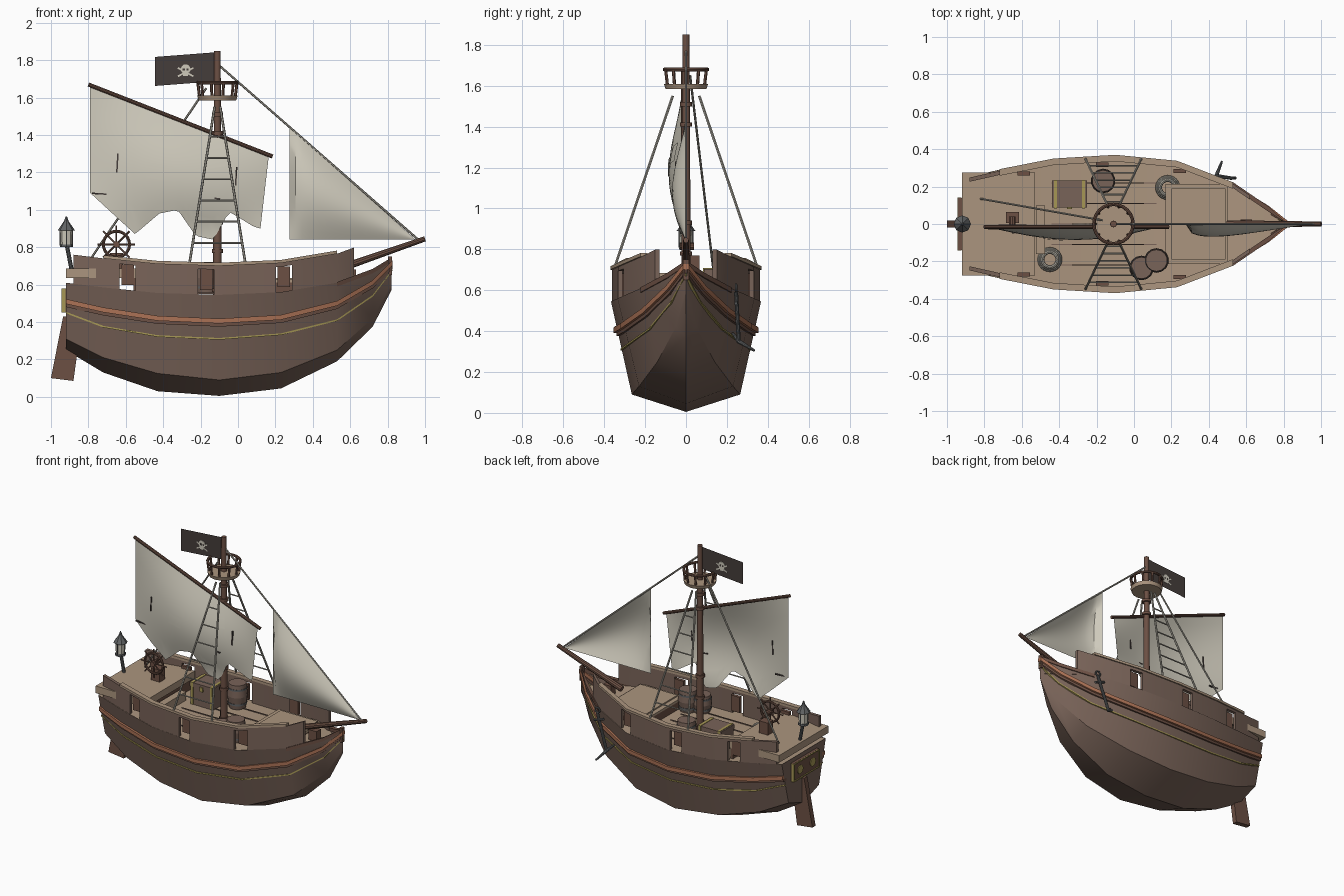
import bpy, bmesh, math
from mathutils import Vector, Matrix

if "Cube" in bpy.data.objects:
    bpy.data.objects.remove(bpy.data.objects["Cube"])


def material(name, *rgb):
    m = bpy.data.materials.new(name)
    m.use_nodes = True
    m.diffuse_color = (*rgb, 1)
    m.node_tree.nodes["Principled BSDF"].inputs["Base Color"].default_value = (*rgb, 1)
    return m


HULL = material("hull_brown", .19, .125, .098)
DECK = material("deck_tan", .41, .3, .21)
TRIM = material("trim_orange", .4, .165, .09)
SPAR = material("spar_brown", .15, .08, .057)
GOLD = material("gold", .38, .31, .09)
SAIL = material("canvas", .62, .59, .5)
BLACK = material("black_cloth", .06, .047, .043)
ROPE = material("rope_grey", .38, .36, .31)
IRON = material("iron", .12, .126, .13)
parts = []


def finish(name, bm, mat):
    bmesh.ops.remove_doubles(bm, verts=bm.verts, dist=1e-5)
    bmesh.ops.recalc_face_normals(bm, faces=bm.faces)
    me = bpy.data.meshes.new(name)
    bm.to_mesh(me)
    bm.free()
    me.materials.append(mat)
    ob = bpy.data.objects.new(name, me)
    bpy.context.collection.objects.link(ob)
    parts.append(ob)
    return ob


def box(name, loc, size, mat, tilt=0):
    bm = bmesh.new()
    bmesh.ops.create_cube(bm, size=1, matrix=Matrix.Translation(loc)
                          @ Matrix.Rotation(tilt, 4, 'Y') @ Matrix.Diagonal((*size, 1)))
    return finish(name, bm, mat)


def rod(name, a, b, r, mat, r2=None, n=10):
    a, b = Vector(a), Vector(b)
    turn = (b - a).to_track_quat('Z', 'Y').to_matrix().to_4x4()
    bm = bmesh.new()
    bmesh.ops.create_cone(bm, cap_ends=True, segments=n, radius1=r, radius2=r if r2 is None else r2,
                          depth=(b - a).length, matrix=Matrix.Translation((a + b) / 2) @ turn)
    return finish(name, bm, mat)


def surface(name, f, nu, nv, mat):
    bm = bmesh.new()
    g = [[bm.verts.new(f(i / nu, j / nv)) for j in range(nv + 1)] for i in range(nu + 1)]
    for i in range(nu):
        for j in range(nv):
            bm.faces.new((g[i][j], g[i + 1][j], g[i + 1][j + 1], g[i][j + 1]))
    return finish(name, bm, mat)


def ring(name, loc, R, r, mat, upright=False, n=24):
    def f(u, v):
        a, b = math.tau * u, math.tau * v
        w = R + r * math.cos(b)
        p, q, s = w * math.cos(a), w * math.sin(a), r * math.sin(b)
        return Vector(loc) + Vector((p, s, q) if upright else (p, q, s))
    return surface(name, f, n, 8, mat)


def interp(xs, ys, x):
    for i in range(len(xs) - 1):
        if x <= xs[i + 1] or i == len(xs) - 2:
            return ys[i] + (ys[i + 1] - ys[i]) * (x - xs[i]) / (xs[i + 1] - xs[i])


# Hull lines at each station
XS = (-.92, -.72, -.43, -.1, .23, .53, .72, .82)
KEEL = (.25, .13, .03, .005, .045, .19, .375, .57)
CHINE_Y = (.17, .215, .25, .265, .23, .14, .05, 0)
CHINE_Z = (.31, .21, .125, .09, .13, .25, .42, .6)
TOP_Y = (.245, .29, .347, .367, .335, .22, .09, 0)
TOP_Z = (.61, .585, .555, .545, .56, .61, .68, .74)
WALE_Z = (.51, .465, .42, .405, .425, .5, .61, .71)
BEAD_Z = (.45, .375, .325, .31, .335, .41, .54, .67)
top_y = lambda x: interp(XS, TOP_Y, x)
top_z = lambda x: interp(XS, TOP_Z, x)


def side_y(x, z):
    cz, cy = interp(XS, CHINE_Z, x), interp(XS, CHINE_Y, x)
    return cy + (top_y(x) - cy) * (z - cz) / (top_z(x) - cz)


def hull_point(u, v):
    i, j = round(u * 7), round(v * 4) - 2
    y, z = ((0, KEEL[i]), (CHINE_Y[i], CHINE_Z[i]), (TOP_Y[i], TOP_Z[i]))[abs(j)]
    return XS[i], math.copysign(y, j), z


def deck_point(u, v):
    x = XS[round(u * 7)]
    z = min(top_z(x) - .003, .61)
    return x, side_y(x, z) * (2 * v - 1), z


hull = surface("hull", hull_point, 7, 4, HULL)
bm = bmesh.new()
bm.faces.new([bm.verts.new(hull_point(0, j / 4)) for j in range(5)])
finish("transom", bm, HULL)
surface("main_deck", deck_point, 7, 1, DECK)
box("stem_post", (.812, 0, .7), (.022, .03, .1), SPAR)
box("bowsprit_block", (.6, 0, .645), (.06, .05, .07), SPAR)


def strake(name, a, b, yout, thick, lo, hi, mat):
    """Plank following the hull side, built on both sides."""
    xs = [a] + [x for x in XS if a < x < b] + [b]
    for s in (1, -1):
        def f(u, v):
            x, k = xs[round(u * (len(xs) - 1))], round(v * 4) % 4
            y = yout(x) - (thick if k in (1, 2) else 0)
            return x, s * max(y, 0), (lo if k < 2 else hi)(x)
        ob = surface(name, f, len(xs) - 1, 4, mat)
        bm = bmesh.new()
        bm.from_mesh(ob.data)
        bmesh.ops.holes_fill(bm, edges=bm.edges, sides=4)
        bmesh.ops.recalc_face_normals(bm, faces=bm.faces)
        bm.to_mesh(ob.data)
        bm.free()


def band(name, table, out, half, mat):
    z = lambda x: interp(XS, table, x)
    strake(name, -.92, .825, lambda x: side_y(x, z(x)) + out, .03,
           lambda x: z(x) - half, lambda x: z(x) + half, mat)


band("wale", WALE_Z, .018, .013, TRIM)
band("wale_lower_plank", [z - .021 for z in WALE_Z], .009, .009, SPAR)
band("gold_bead", BEAD_Z, .007, .0045, GOLD)

# Bulwark with open ports, lids and cap rail
PORTS = (-.59, -.17, .245)
wall_y = lambda x: top_y(x) - .006
wall_top = lambda x: top_z(x) + .155
edges = [-.88] + [p + d for p in PORTS for d in (-.043, .043)] + [.62]
for a, b in zip(edges[::2], edges[1::2]):
    strake("bulwark", a, b, wall_y, .022, lambda x: top_z(x) - .01, wall_top, HULL)
for p in PORTS:
    strake("port_lintel", p - .043, p + .043, wall_y, .022, lambda x: wall_top(x) - .02, wall_top, HULL)
    for s in (1, -1):
        box("port_lid", (p, s * (wall_y(p) - .04), top_z(p) + .08), (.068, .022, .11), SPAR)
strake("cap_rail", -.72, .53, lambda x: top_y(x) + .003, .035, wall_top, lambda x: wall_top(x) + .017, DECK)
strake("bow_gunwale", .53, .82, lambda x: top_y(x) + .003, .028, lambda x: top_z(x) - .02,
       lambda x: top_z(x) + .004, SPAR)

# Decks, hatch and plank seams
box("quarterdeck", (-.725, 0, .66), (.39, .55, .05), DECK)
box("quarterdeck_bulkhead", (-.55, 0, .595), (.02, .55, .09), SPAR)
box("quarterdeck_step", (-.5, -.03, .59), (.05, .26, .06), DECK)
box("fore_hatch_frame", (.335, 0, .585), (.33, .42, .06), SPAR)
box("fore_hatch_rim", (.335, 0, .618), (.335, .43, .016), DECK)
box("fore_hatch_cover", (.345, 0, .628), (.29, .38, .014), DECK)
for k in range(-2, 3):
    box("deck_seam", (-.16, k * .11, .554), (.56, .005, .006), HULL)

# Stern panel and rudder
box("stern_panel", (-.93, 0, .515), (.02, .28, .13), SPAR)
for z in (.455, .575):
    box("stern_gold_bar", (-.934, 0, z), (.022, .285, .008), GOLD)
for s in (1, -1):
    box("stern_gold_side", (-.934, s * .139, .515), (.022, .008, .125), GOLD)
    rod("stern_window", (-.92, s * .07, .515), (-.945, s * .07, .515), .03, GOLD, n=12)
outline = ((-.935, .43), (-.9, .43), (-.85, .3), (-.88, .085), (-1, .1))
bm = bmesh.new()
face = bm.faces.new([bm.verts.new((x, -.018, z)) for x, z in outline])
new = bmesh.ops.extrude_face_region(bm, geom=[face])["geom"]
bmesh.ops.translate(bm, vec=(0, .036, 0), verts=[v for v in new if isinstance(v, bmesh.types.BMVert)])
finish("rudder", bm, SPAR)

# Mast, spars and lookout
MX = -.11
rod("mast", (MX, 0, .54), (MX, 0, 1.85), .024, SPAR, .017, 12)
for z in (.57, .78, .93, 1.41, 1.51):
    rod("mast_band", (MX, 0, z - .01), (MX, 0, z + .01), .03, SPAR, n=12)
rod("bowsprit", (.5, 0, .67), (1, 0, .845), .021, SPAR, .014)
rod("yard", (-.8, -.015, 1.67), (.185, -.015, 1.285), .011, SPAR)
rod("lookout_floor", (MX, 0, 1.585), (MX, 0, 1.61), .1, DECK, .108, 16)
ring("lookout_rail", (MX, 0, 1.68), .105, .009, SPAR)
for k in range(10):
    c, s = math.cos(k * math.tau / 10), math.sin(k * math.tau / 10)
    rod("lookout_post", (MX + .095 * c, .095 * s, 1.6), (MX + .105 * c, .105 * s, 1.68), .008, SPAR, n=6)

# Main sail with a ragged foot
FOOT_X = (-.79, -.66, -.55, -.42, -.32, -.22, -.12, -.03, .12, .165)
FOOT_Z = (1.09, .97, .87, .98, 1.0, .86, .84, .99, .91, .9)
head = lambda x: 1.66 - .385 * (x + .79)


def belly(x, z):
    v = (head(x) - z) / (head(x) - .87)
    return -.015 - .07 * math.sin(math.pi * min(1, (x + .79) / .955)) * math.sin(math.pi * min(v, .95))


def main_sail(u, v):
    x = -.79 + .955 * u
    z = head(x) + (interp(FOOT_X, FOOT_Z, x) - head(x)) * v
    return x - .045 * v * u ** 4, belly(x, z), z


surface("main_sail", main_sail, 36, 10, SAIL)
for px, pz, w, h, t in ((-.435, 1.205, .1, .08, .15), (-.13, 1.27, .12, .09, -.15)):
    def patch(u, v):
        a, b = (u - .5) * w, (v - .5) * h
        x, z = px + a + b * t, pz + b - a * t
        return x, belly(x, z) - .005, z
    surface("sail_patch", patch, 4, 4, SAIL)
for x, z, w, h in ((-.645, 1.25, .008, .1), (-.01, 1.18, .008, .1), (-.73, 1.085, .1, .008),
                   (-.11, 1.06, .03, .008)):
    box("sail_tear", (x, belly(x, z), z), (w, .009, h), BLACK, .06)


# Head sail on the forestay
def jib(u, v):
    y = -.068 * math.sin(math.pi * u ** .45) * math.sin(math.pi * v)
    return .275 + .675 * u, y, 1.45 - .61 * u - .61 * (1 - u) * v


surface("head_sail", jib, 20, 12, SAIL)
rod("forestay", (MX, 0, 1.78), (.97, 0, .835), .006, ROPE, n=6)
rod("backstay", (-.82, .135, .69), (-.17, .02, 1.65), .006, ROPE, n=6)

# Shrouds with rungs
for s in (1, -1):
    legs = [(Vector((x0, s * .35, .71)), Vector((x1, s * .065, 1.55))) for x0, x1 in ((-.26, -.125), (.04, -.095))]
    for a, b in legs:
        rod("shroud", a, b, .007, ROPE, n=6)
    for k in range(1, 7):
        rod("shroud_rung", legs[0][0].lerp(legs[0][1], k * .135), legs[1][0].lerp(legs[1][1], k * .135),
            .005, ROPE, n=6)

# Flag with a painted skull and crossed bones on both faces
surface("flag", lambda u, v: (-.445 + .325 * u, 0, 1.662 + .025 * u + .155 * v), 1, 1, BLACK)
FX, FZ = -.28, 1.752
rod("flag_skull", (FX, -.003, FZ), (FX, .003, FZ), .026, SAIL, n=14)
box("flag_jaw", (FX, 0, FZ - .028), (.028, .006, .018), SAIL)
for s in (1, -1):
    box("flag_bone", (FX, 0, FZ - .016), (.095, .005, .009), SAIL, s * .5)
    box("flag_eye", (FX + s * .01, 0, FZ - .002), (.011, .008, .012), BLACK)

# Ship's wheel
WX, WZ = -.65, .815
box("wheel_pedestal", (WX, .035, .725), (.07, .06, .09), SPAR)
rod("wheel_hub", (WX, -.03, WZ), (WX, .04, WZ), .018, SPAR)
ring("wheel_rim", (WX, -.01, WZ), .07, .008, SPAR, True)
for k in range(8):
    c, s = math.cos(k * math.pi / 4), math.sin(k * math.pi / 4)
    rod("wheel_spoke", (WX, -.01, WZ), (WX + .1 * c, -.01, WZ + .1 * s), .005, SPAR, n=6)

# Stern lantern
rod("lantern_post", (-.89, 0, .68), (-.915, 0, .81), .011, IRON)
for name, z0, z1, r0, r1, m in (("lantern_base", .8, .815, .035, .035, IRON), ("lantern_glass", .815, .89, .03, .034, SAIL),
                                ("lantern_roof", .89, .94, .046, .012, IRON), ("lantern_tip", .94, .965, .012, .004, IRON)):
    rod(name, (-.918, 0, z0), (-.918, 0, z1), r0, m, r1, 8)
for k in range(4):
    c, s = .033 * math.cos(k * math.pi / 2), .033 * math.sin(k * math.pi / 2)
    rod("lantern_bar", (-.918 + c, s, .81), (-.918 + c, s, .89), .003, IRON, n=6)

# Deck cargo: barrels, chest and rope coils
for x, y, h in ((-.165, .23, .17), (.12, -.195, .15), (.04, -.235, .12)):
    z = .55
    rod("barrel_lower", (x, y, z), (x, y, z + h / 2), .055, HULL, .066, 14)
    rod("barrel_upper", (x, y, z + h / 2), (x, y, z + h), .066, HULL, .058, 14)
    for k in (.2, .8):
        rod("barrel_hoop", (x, y, z + h * k - .006), (x, y, z + h * k + .006), .063, IRON, n=14)
box("chest", (-.345, .16, .615), (.18, .14, .13), HULL)
box("chest_lid", (-.345, .16, .69), (.187, .146, .03), HULL)
for x in (-.42, -.27):
    box("chest_band", (x, .16, .63), (.018, .152, .156), GOLD)
box("chest_lock", (-.345, .085, .675), (.025, .012, .03), GOLD)
for x, y in ((-.45, -.19), (.18, .195)):
    for k in range(3):
        ring("rope_coil", (x, y, .565 + .012 * k), .056 - .008 * k, .01, ROPE)

# Anchor on the left bow
crown, eye = Vector((.44, .258, .35)), Vector((.52, .245, .59))
rod("anchor_shank", crown, eye, .01, IRON)
ring("anchor_ring", eye + Vector((0, 0, .02)), .018, .006, IRON, True, 12)
rod("anchor_stock", (.47, .25, .56), (.545, .245, .535), .008, IRON)
for tip in ((.4, .228, .39), (.47, .335, .305)):
    rod("anchor_arm", crown, tip, .011, IRON, .006)

# Soft shading with sharp edges kept
for ob in parts:
    ob.select_set(True)
bpy.context.view_layer.objects.active = hull
bpy.ops.object.shade_smooth_by_angle(angle=math.radians(32))
